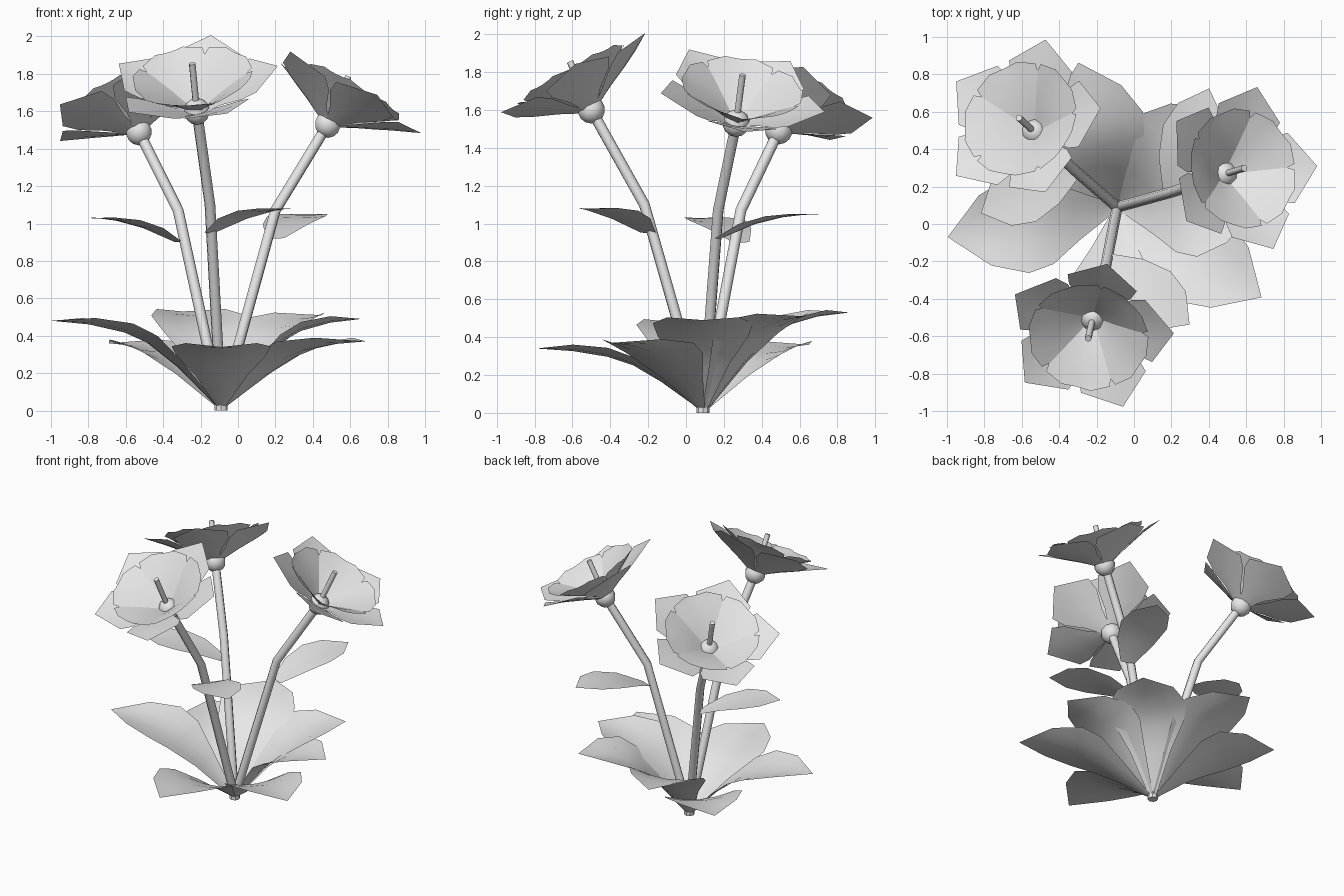
import bpy, bmesh, math
from mathutils import Vector, Matrix

if "Cube" in bpy.data.objects:
    bpy.data.objects.remove(bpy.data.objects["Cube"])

grey = bpy.data.materials.new("light grey")
grey.diffuse_color = (0.8, 0.8, 0.8, 1)
grey.use_nodes = True
grey.node_tree.nodes["Principled BSDF"].inputs["Base Color"].default_value = grey.diffuse_color

ROOT = Vector((-0.09, 0.09, 0.0))


def finish(bm, name, smooth=None):
    me = bpy.data.meshes.new(name)
    bm.to_mesh(me)
    bm.free()
    ob = bpy.data.objects.new(name, me)
    bpy.context.collection.objects.link(ob)
    me.materials.append(grey)
    if smooth:
        bpy.ops.object.select_all(action='DESELECT')
        ob.select_set(True)
        bpy.context.view_layer.objects.active = ob
        bpy.ops.object.shade_smooth_by_angle(angle=math.radians(smooth))
    return ob


def add_blade(bm, frame, rows, lift):
    """Leaf or petal along local +x; rows are (length, height, half width)."""
    grid = []
    for x, z, w in rows:
        if w == 0:
            grid.append([bm.verts.new(frame @ Vector((x, 0, z)))] * 5)
        else:
            grid.append([bm.verts.new(frame @ Vector((x, u * w, z + lift * u * u * w)))
                         for u in (-1, -0.5, 0, 0.5, 1)])
    for a, b in zip(grid, grid[1:]):
        for i in range(4):
            loop = list(dict.fromkeys((a[i], b[i], b[i + 1], a[i + 1])))
            bm.faces.new(loop)


def frame_at(origin, degrees, tilt=None):
    m = Matrix.Translation(origin)
    if tilt:
        m = m @ tilt.to_matrix().to_4x4()
    return m @ Matrix.Rotation(math.radians(degrees), 4, 'Z')


def tube(name, points, radius):
    cu = bpy.data.curves.new(name, 'CURVE')
    cu.dimensions = '3D'
    cu.bevel_depth = radius
    cu.bevel_resolution = 2
    cu.use_fill_caps = True
    sp = cu.splines.new('POLY')
    sp.points.add(len(points) - 1)
    for p, co in zip(sp.points, points):
        p.co = (*co, 1)
    ob = bpy.data.objects.new(name, cu)
    bpy.context.collection.objects.link(ob)
    cu.materials.append(grey)
    bpy.ops.object.select_all(action='DESELECT')
    ob.select_set(True)
    bpy.context.view_layer.objects.active = ob
    bpy.ops.object.convert(target='MESH')
    bpy.ops.object.shade_smooth_by_angle(angle=math.radians(50))


# root stub
bm = bmesh.new()
bmesh.ops.create_cone(bm, cap_ends=True, segments=8, radius1=0.035, radius2=0.035, depth=0.04,
                      matrix=Matrix.Translation(ROOT + Vector((0, 0, 0.02))))
finish(bm, "root_stub")

# rosette of basal leaves: angle, length, tip height
basal = [(190, 0.92, 0.48), (105, 0.80, 0.53), (45, 0.76, 0.51), (0, 0.75, 0.49),
         (-32, 0.91, 0.37), (270, 0.88, 0.34), (137, 0.82, 0.36)]
for i, (ang, ln, h) in enumerate(basal):
    rows = [(0.02, 0.02, 0.025), (0.25 * ln, 0.48 * h, 0.14), (0.42 * ln, 0.74 * h, 0.24),
            (0.57 * ln, 0.87 * h, 0.265), (0.78 * ln, 0.96 * h, 0.19), (ln, h, 0)]
    bm = bmesh.new()
    add_blade(bm, frame_at(ROOT, ang), rows, 0.18)
    finish(bm, f"basal_leaf_{i + 1}", 40)

# flowers: head centre, stem bend, stem leaf base, leaf angle, leaf length
plants = [((-0.53, 0.49, 1.49), (-0.32, 0.29, 1.07), (-0.32, 0.29, 0.90), 205, 0.55),
          ((-0.22, -0.50, 1.60), (-0.15, -0.22, 1.10), (-0.15, -0.20, 0.95), -37, 0.56),
          ((0.48, 0.265, 1.53), (0.20, 0.17, 1.07), (0.20, 0.17, 0.92), 70, 0.59)]
outer = [(0.03, 0.0, 0.03), (0.14, 0.06, 0.09), (0.24, 0.11, 0.17), (0.32, 0.15, 0.19),
         (0.46, 0.205, 0)]
inner = [(0.03, 0.02, 0.03), (0.11, 0.085, 0.09), (0.20, 0.15, 0.165), (0.27, 0.19, 0.175),
         (0.315, 0.215, 0.08)]

for i, (head, bend, node, ang, ln) in enumerate(plants, 1):
    head = Vector(head)
    tube(f"stem_{i}", [ROOT + Vector((0, 0, 0.01)), Vector(bend), head], 0.029)

    # single leaf on the stem
    rows = [(0, 0, 0.05), (0.27 * ln, 0.07, 0.13), (0.55 * ln, 0.11, 0.165),
            (0.78 * ln, 0.125, 0.13), (ln, 0.13, 0)]
    bm = bmesh.new()
    add_blade(bm, frame_at(Vector(node), ang), rows, 0.05)
    finish(bm, f"stem_leaf_{i}", 40)

    # bulb under the petals
    bm = bmesh.new()
    bmesh.ops.create_uvsphere(bm, u_segments=10, v_segments=7, radius=0.072,
                              matrix=Matrix.Translation(head))
    finish(bm, f"flower_bulb_{i}", 50)

    # head leans outward from the root
    out = Vector((head.x - ROOT.x, head.y - ROOT.y, 0)).normalized()
    axis = out * math.sin(math.radians(30)) + Vector((0, 0, math.cos(math.radians(30))))
    tilt = Vector((0, 0, 1)).rotation_difference(axis)

    # two rings of five petals
    for name, rows, phase in (("outer_petals", outer, 4), ("inner_petals", inner, 40)):
        bm = bmesh.new()
        for k in range(5):
            add_blade(bm, frame_at(head, phase + 72 * k, tilt), rows, 0.1)
        finish(bm, f"{name}_{i}", 15)

    # stamen
    tip = head + out * 0.115 + Vector((0, 0, 0.255))
    tube(f"stamen_{i}", [head, tip], 0.018)
